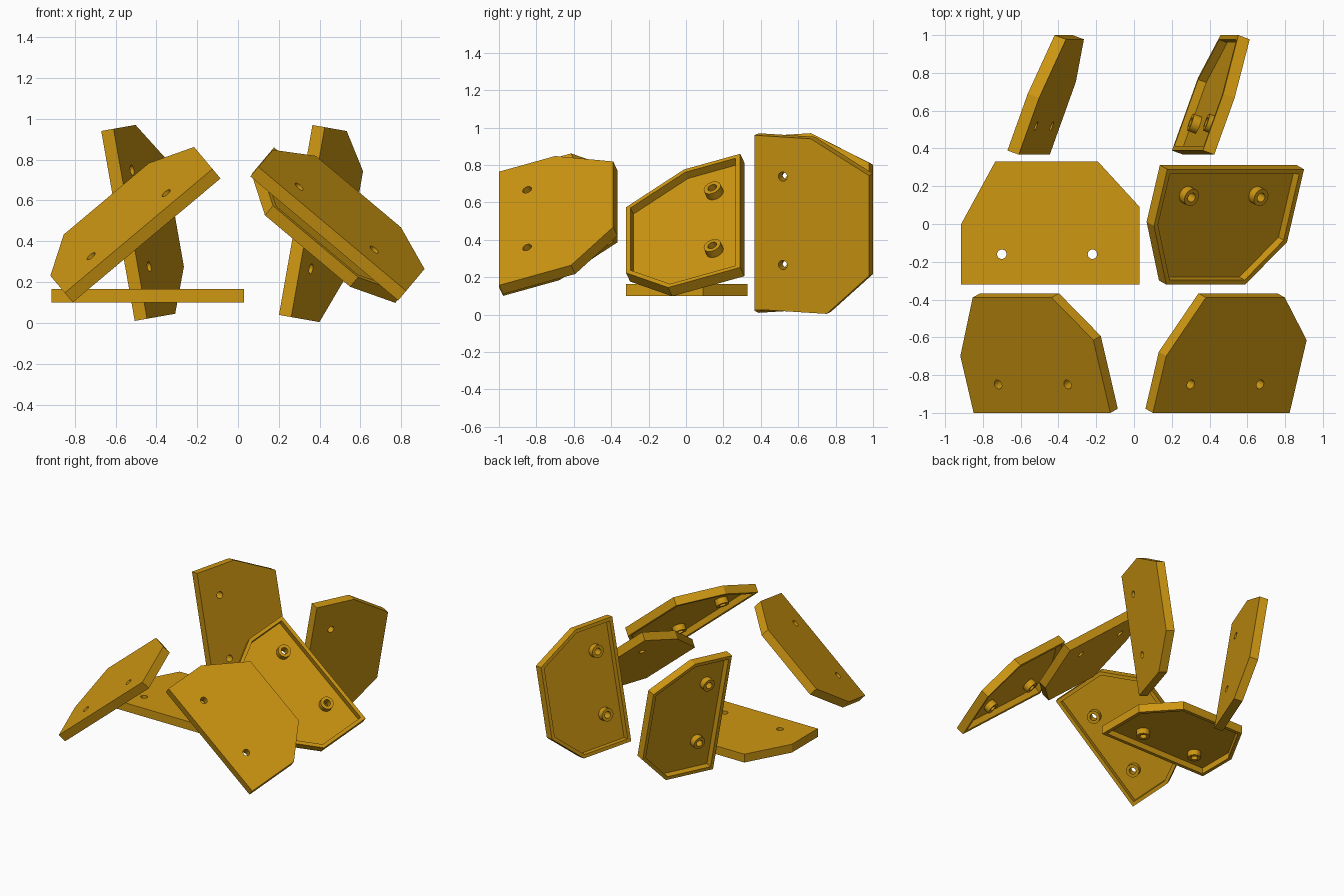
import bpy, bmesh, math
from mathutils import Matrix, Vector

if "Cube" in bpy.data.objects:
    bpy.data.objects.remove(bpy.data.objects["Cube"])

THICK, FLOOR, RIM = 0.065, 0.019, 0.026
PROFILE = [(0, 0), (0.945, 0), (0.945, 0.41), (0.725, 0.65), (0.18, 0.65), (0, 0.32)]
HOLES = [(0.215, 0.16), (0.695, 0.16)]

orange = bpy.data.materials.new("amber_orange")
orange.diffuse_color = (0.62, 0.31, 0.006, 1)
orange.use_nodes = True
orange.node_tree.nodes["Principled BSDF"].inputs["Base Color"].default_value = orange.diffuse_color


def add_object(name, bm):
    bmesh.ops.recalc_face_normals(bm, faces=bm.faces)
    mesh = bpy.data.meshes.new(name)
    bm.to_mesh(mesh)
    bm.free()
    ob = bpy.data.objects.new(name, mesh)
    bpy.context.collection.objects.link(ob)
    return ob


def cylinders(name, radius, z0, z1):
    """One upright cylinder at each screw position."""
    bm = bmesh.new()
    for x, y in HOLES:
        bmesh.ops.create_cone(bm, cap_ends=True, segments=24, radius1=radius, radius2=radius,
                              depth=z1 - z0, matrix=Matrix.Translation((x, y, (z0 + z1) / 2)))
    return add_object(name, bm)


# Six-sided plate, outer face at z = 0, hollowed from below
bm = bmesh.new()
top = bm.faces.new([bm.verts.new((x, y, 0)) for x, y in PROFILE])
ext = bmesh.ops.extrude_face_region(bm, geom=[top], use_keep_orig=True)
bmesh.ops.translate(bm, vec=(0, 0, -THICK),
                    verts=[g for g in ext["geom"] if isinstance(g, bmesh.types.BMVert)])
bmesh.ops.recalc_face_normals(bm, faces=bm.faces)
inner = min(bm.faces, key=lambda f: f.calc_center_median().z)
bmesh.ops.inset_region(bm, faces=[inner], thickness=RIM, use_even_offset=True)
# Extrude the inset face up to form the pocket
pocket = bmesh.ops.extrude_discrete_faces(bm, faces=[inner])["faces"][0]
bmesh.ops.translate(bm, vec=(0, 0, THICK - FLOOR), verts=pocket.verts)
plate = add_object("plate_master", bm)

# Screw bosses and through holes
bosses = cylinders("boss_helper", 0.048, -THICK + 0.001, -FLOOR / 2)
drills = cylinders("drill_helper", 0.025, -0.2, 0.2)
for helper, op in ((bosses, "UNION"), (drills, "DIFFERENCE")):
    mod = plate.modifiers.new(op.lower(), "BOOLEAN")
    mod.object, mod.operation, mod.solver = helper, op, "EXACT"

bpy.context.view_layer.update()
shell = bpy.data.meshes.new_from_object(plate.evaluated_get(bpy.context.evaluated_depsgraph_get()))
shell.name = "plate_shell"
shell.materials.clear()
shell.materials.append(orange)
for ob in (plate, bosses, drills):
    bpy.data.objects.remove(ob)

# Place the plates: corner position, turn about y, tilt about the long edge
PLACES = {
    "flat_plate": ((-0.915, -0.32, 0.165), 0, 0),
    "front_left_plate": ((-0.849, -1.0, 0.147), -40, 20),
    "front_right_plate": ((0.10, -1.0, 0.764), 40, 20),
    "middle_right_plate": ((0.137, 0.312, 0.813), 40, 200),
    "back_left_plate": ((-0.61, 0.367, 0.951), 80, 20),
    "back_right_plate": ((0.425, 0.367, 0.959), 100, 20),
}
for name, (corner, turn, tilt) in PLACES.items():
    ob = bpy.data.objects.new(name, shell)
    bpy.context.collection.objects.link(ob)
    ob.matrix_world = (Matrix.Translation(Vector(corner))
                       @ Matrix.Rotation(math.radians(turn), 4, "Y")
                       @ Matrix.Rotation(math.radians(tilt), 4, "X"))
